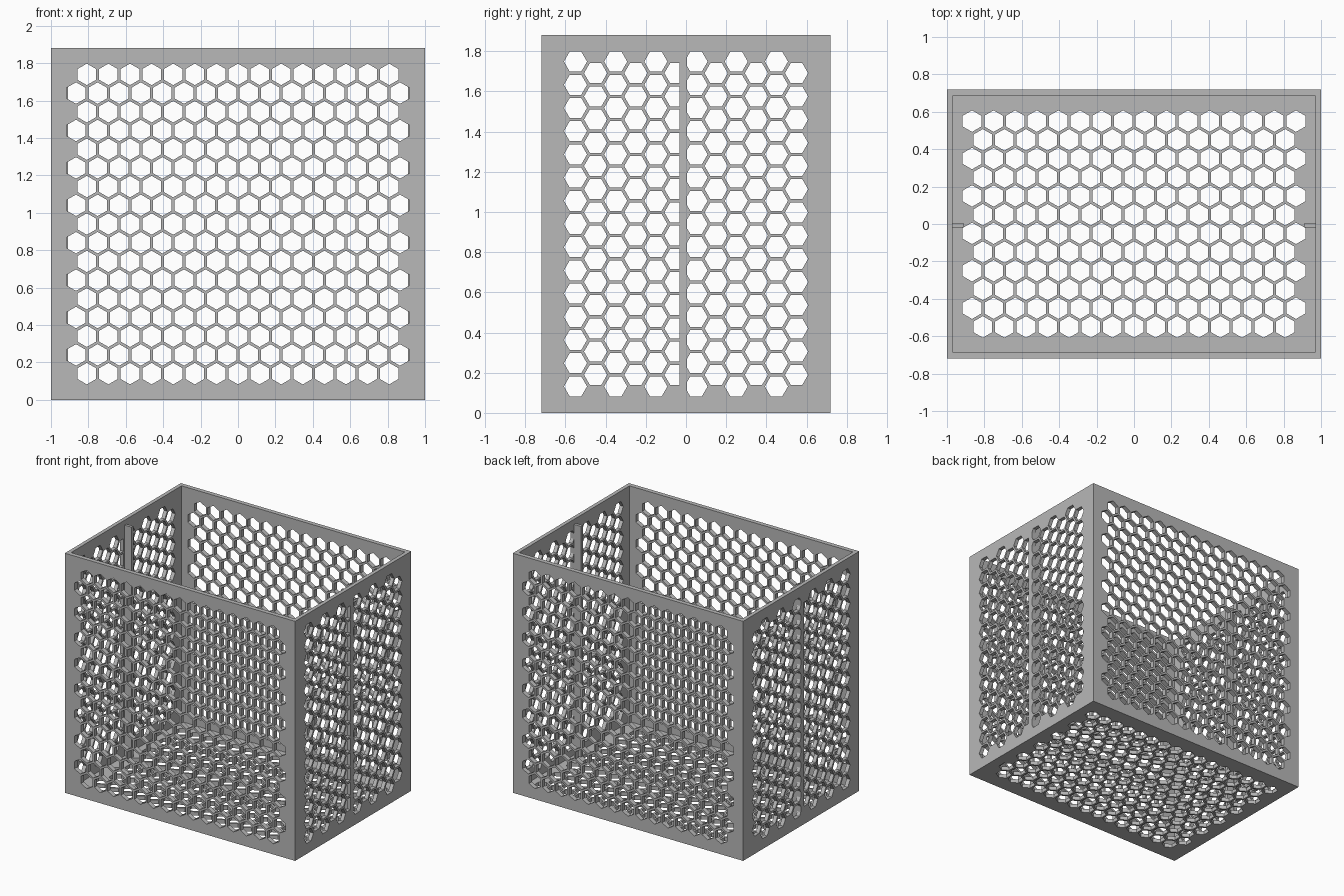
import bpy
from math import sin, cos, pi, sqrt
from mathutils import Matrix

cube = bpy.data.objects.get("Cube")
if cube:
    bpy.data.objects.remove(cube, do_unlink=True)

# Overall sizes
HX, HY, H = 1.0, 0.72, 1.88
SIDE_T, FRONT_T, FLOOR_T = 0.03, 0.035, 0.03
ROW = 0.1                      # spacing between rows of holes
COL = 2 * ROW / sqrt(3)        # spacing of holes along a row
RADIUS = 0.0575                # hole corner radius
STRIP = (-0.033, 0.005)        # solid strip in the side walls

grey = bpy.data.materials.new("plain_grey")
grey.use_nodes = True
colour = (0.48, 0.48, 0.48, 1)
grey.diffuse_color = colour
grey.node_tree.nodes["Principled BSDF"].inputs["Base Color"].default_value = colour


def clip(points, limit, sign):
    """Keep the part of a convex polygon where sign * v <= sign * limit."""
    kept = []
    for a, b in zip(points, points[1:] + points[:1]):
        da, db = sign * (a[1] - limit), sign * (b[1] - limit)
        if da <= 0:
            kept.append(a)
        if da * db < 0:
            t = da / (da - db)
            kept.append((a[0] + t * (b[0] - a[0]), limit))
    return kept


def hexagons(rows, counts, strip=None):
    """Staggered hexagon outlines, with even and odd row counts."""
    for i in range(rows):
        v = (i - (rows - 1) / 2) * ROW
        n = counts[i % 2]
        for j in range(n):
            u = (j - (n - 1) / 2) * COL
            pts = [(u + RADIUS * sin(k * pi / 3), v + RADIUS * cos(k * pi / 3))
                   for k in range(6)]
            if strip:
                pts = clip(pts, strip[0], 1) if v < 0 else clip(pts, strip[1], -1)
            yield pts


def panel(name, half_u, half_v, thickness, holes, matrix):
    """Perforated plate from a filled flat curve."""
    curve = bpy.data.curves.new(name, "CURVE")
    curve.dimensions = "2D"
    curve.fill_mode = "BOTH"
    curve.extrude = thickness / 2
    border = [(-half_u, -half_v), (half_u, -half_v), (half_u, half_v), (-half_u, half_v)]
    for pts in [border, *holes]:
        spline = curve.splines.new("POLY")
        spline.points.add(len(pts) - 1)
        for point, (u, v) in zip(spline.points, pts):
            point.co = (u, v, 0, 1)
        spline.use_cyclic_u = True
    temp = bpy.data.objects.new(name + "_outline", curve)
    bpy.context.collection.objects.link(temp)
    bpy.context.view_layer.update()
    graph = bpy.context.evaluated_depsgraph_get()
    mesh = bpy.data.meshes.new_from_object(temp.evaluated_get(graph))
    bpy.data.objects.remove(temp, do_unlink=True)
    mesh.materials.clear()
    mesh.materials.append(grey)
    for face in mesh.polygons:
        face.use_smooth = False
    obj = bpy.data.objects.new(name, mesh)
    bpy.context.collection.objects.link(obj)
    obj.matrix_world = matrix


def box(name, low, high):
    size = [b - a for a, b in zip(low, high)]
    centre = [(a + b) / 2 for a, b in zip(low, high)]
    bpy.ops.mesh.primitive_cube_add(size=1, location=centre)
    obj = bpy.context.object
    obj.name = name
    obj.scale = size
    obj.data.materials.append(grey)


# Floor
panel("floor", HX - SIDE_T, HY - FRONT_T, FLOOR_T, hexagons(12, (15, 16)),
      Matrix.Translation((0, 0, FLOOR_T / 2)))

# Front and back walls
upright = Matrix.Rotation(pi / 2, 4, "X")
for name, s in (("front_wall", -1), ("back_wall", 1)):
    panel(name, HX, H / 2, FRONT_T, hexagons(17, (15, 16)),
          Matrix.Translation((0, s * (HY - FRONT_T / 2), H / 2)) @ upright)

# Side walls and their inner ribs
sideways = Matrix.Rotation(-pi / 2, 4, "Y")
for name, s in (("left", 1), ("right", -1)):
    panel(name + "_wall", H / 2, HY - FRONT_T, SIDE_T, hexagons(12, (15, 14), STRIP),
          Matrix.Translation((s * (HX - SIDE_T / 2), 0, H / 2)) @ sideways)
    inner, outer = sorted((s * 0.91, s * (HX - SIDE_T)))
    box(name + "_rib", (inner, -0.02, FLOOR_T), (outer, 0.003, 1.84))
